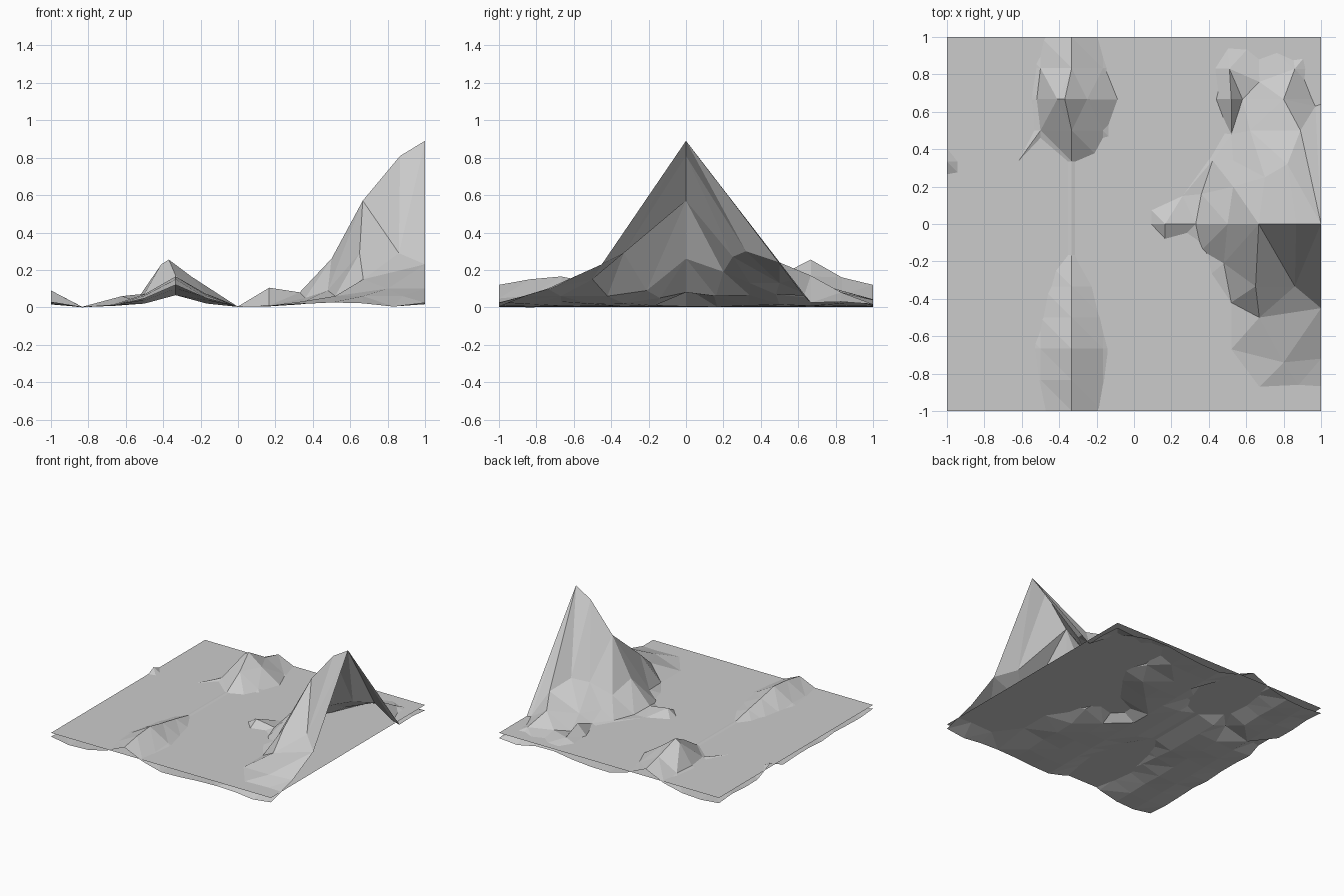
import bpy
import math
from mathutils import Vector
from mathutils.geometry import delaunay_2d_cdt

WATER_Z = 0.06
STEP = 1 / 6


def add_object(name, verts, faces):
    mesh = bpy.data.meshes.new(name)
    mesh.from_pydata(verts, [], faces)
    mesh.update()
    obj = bpy.data.objects.new(name, mesh)
    bpy.context.collection.objects.link(obj)
    return obj


# Crest of the main mountain, running to the right edge
crest = [(0.33, 0, 0.08), (0.5, 0, 0.26), (0.667, 0, 0.57), (0.867, 0, 0.81), (1, 0, 0.89)]

# Front flank of the mountain
front_flank = [
    (0.36, -0.14, 0.05), (0.48, -0.21, 0.09), (0.65, -0.333, 0.29), (0.86, -0.333, 0.29),
    (1, -0.45, 0.23), (0.67, -0.5, 0.15), (0.52, -0.42, 0.06), (0.8, -0.74, 0.10),
    (0.52, -0.67, 0.06), (0.67, -0.87, 0.06), (1, -0.72, 0.10), (0.88, -0.86, 0.06),
]

# Back flank with its foothills
back_flank = [
    (0.36, 0.16, 0.06), (0.53, 0.2, 0.19), (0.7, 0.25, 0.27), (0.82, 0.32, 0.30),
    (0.42, 0.34, 0.065), (0.53, 0.34, 0.13), (0.62, 0.5, 0.13), (0.89, 0.5, 0.24),
    (0.8, 0.667, 0.17), (0.97, 0.63, 0.06), (1, 0.667, 0.025), (0.86, 0.83, 0.08),
    (0.67, 0.76, 0.08), (0.52, 0.667, 0.14), (0.43, 0.667, 0.05), (0.58, 0.667, 0.06),
    (0.51, 0.83, 0.09), (0.52, 0.48, 0.07), (1, 0.83, 0.03),
]

# Left hill top and the small mounds
mounds = [
    (-0.41, 0.667, 0.23), (-0.37, 0.667, 0.255), (-0.25, 0.667, 0.165), (-0.52, 0.667, 0.07),
    (0.167, 0, 0.105), (0.26, 0.15, 0.06), (-1, 0.333, 0.09), (-0.62, 0.333, 0.06),
]
features = crest + front_flank + back_flank + mounds

# Low ground: rolling profile across x, and the height of the left ridge along y
ground = [0.03, 0.003, 0.015, 0.02, 0.065, 0.02, 0.005, 0.01, 0.03, 0.05, 0.04, 0.005, 0.025]
ridge = [0.12, 0.15, 0.165, 0.13, 0.10, 0.065, 0.065, 0.065, 0.065, 0.17, 0.22, 0.16, 0.12]


def low_height(i, j):
    if i == 4:
        return ridge[j]
    if i in (3, 5):
        return ground[i] + (ridge[j] - 0.065) * 0.5
    return ground[i] * (0.75 + 0.25 * math.cos(2.3 * j + i))


points = list(features)
for i in range(13):
    for j in range(13):
        x, y = -1 + i * STEP, -1 + j * STEP
        border = j in (0, 12)
        in_mountain = x > 0.45 and not border
        crowded = any(math.hypot(x - p[0], y - p[1]) < 0.1 for p in features)
        if border or not (in_mountain or crowded):
            points.append((x, y, low_height(i, j)))

# Triangulate the terrain, keeping the crest as a sharp edge
crest_edges = [(k, k + 1) for k in range(len(crest) - 1)]
flat, _, tris, origin, _, _ = delaunay_2d_cdt(
    [Vector(p[:2]) for p in points], crest_edges, [], 0, 1e-5)
terrain_verts = [(v.x, v.y, points[o[0]][2] if o else 0.03) for v, o in zip(flat, origin)]
low = min(v[2] for v in terrain_verts)
terrain_verts = [(x, y, z if z > low else 0) for x, y, z in terrain_verts]
add_object("terrain", terrain_verts, tris)

# Water sheet
add_object("water", [(x, y, WATER_Z) for x, y in ((-1, -1), (1, -1), (1, 1), (-1, 1))],
           [(0, 1, 2, 3)])
